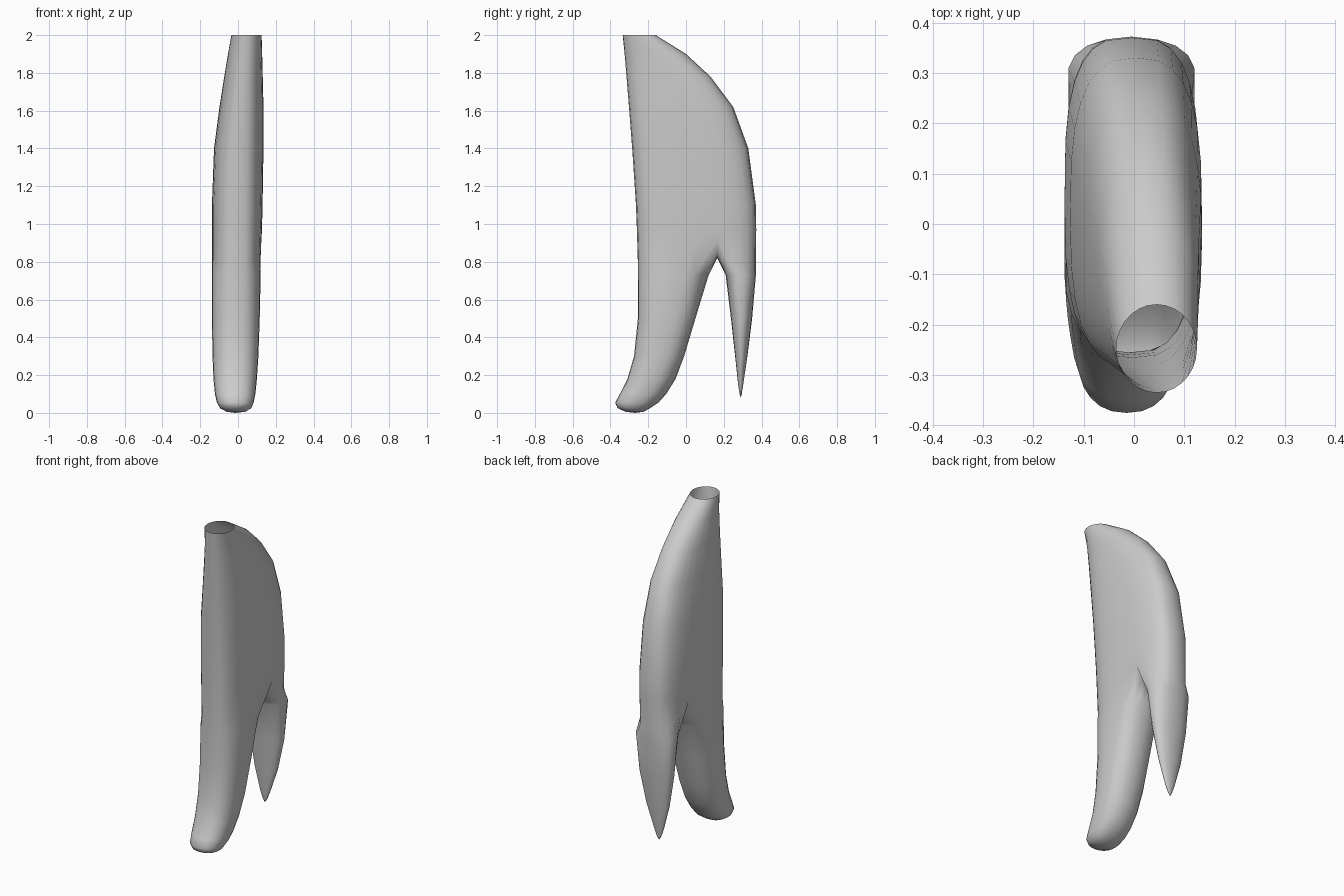
import bpy, bmesh
from math import sin, cos, radians, copysign

if "Cube" in bpy.data.objects:
    bpy.data.objects.remove(bpy.data.objects["Cube"])

bm = bmesh.new()
NF, NB, NS = 16, 12, 6      # segments: front arc, back arc, crotch seam


def point(sec, deg):
    # superellipse section: z, y range, x range, exponent
    z, y0, y1, x0, x1, n = sec
    c, s = cos(radians(deg)), sin(radians(deg))
    f = lambda v: copysign(abs(v) ** (2 / n), v)
    return ((x0 + x1) / 2 + (x1 - x0) / 2 * f(c), (y0 + y1) / 2 + (y1 - y0) / 2 * f(s), z)


def span(a, b, n):
    return [a + (b - a) * i / n for i in range(n)]


def ring(sec, angles):
    return [bm.verts.new(point(sec, a)) for a in angles]


def bridge(upper, lower):
    n = len(upper)
    for i in range(n):
        j = (i + 1) % n
        bm.faces.new((upper[i], lower[i], lower[j], upper[j]))


def loft(start, sections, angles):
    for sec in sections:
        nxt = ring(sec, angles)
        if start:
            bridge(start, nxt)
        start = nxt
    return start


# Upper body, open at the top
body = [(2.00, -.335, -.16, -.035, .125, 2.0), (1.90, -.325, 0.0, -.053, .128, 2.2),
        (1.78, -.315, .13, -.073, .131, 2.4), (1.62, -.302, .25, -.098, .135, 2.6),
        (1.40, -.285, .33, -.127, .135, 2.8), (1.10, -.265, .37, -.138, .13, 3.0),
        (.97, -.26, .372, -.138, .127, 3.0)]
body_angles = span(168, 372, NF) + span(12, 168, NB)
last = loft(None, body, body_angles)

# Split ring, raised at the two side points where the limbs part
split = ring((.80, -.255, .37, -.138, .122, 3.0), body_angles)
total = NF + NB
for i, v in enumerate(split):
    d = min(min(abs(i - k), total - abs(i - k)) for k in (0, NF))
    v.co.z += .12 * max(0, 1 - d / 3)
bridge(last, split)

# Saddle-shaped seam between the limbs, right to left
left, right = split[0], split[NF]
seam = []
for i in range(1, NS):
    t = i / NS
    p = right.co.lerp(left.co, t)
    p.z = .82 + .1 * abs(2 * t - 1) ** 3
    p.y = .165
    seam.append(bm.verts.new(p))

# Front limb with forward-curling foot
leg_top = split[:NF + 1] + seam
leg = [(.73, -.255, .12, -.138, .12, 2.6), (.50, -.255, .05, -.138, .115, 2.5),
       (.30, -.275, -.01, -.135, .108, 2.4), (.18, -.31, -.055, -.13, .10, 2.3),
       (.10, -.35, -.105, -.122, .092, 2.3), (.055, -.375, -.145, -.112, .083, 2.3),
       (.025, -.362, -.19, -.095, .07, 2.3), (.006, -.32, -.225, -.06, .04, 2.2)]
foot = loft(leg_top, leg, span(150, 390, NF) + span(30, 150, NS))
tip = bm.verts.new((-.015, -.27, 0))
for i in range(len(foot)):
    bm.faces.new((foot[i], tip, foot[(i + 1) % len(foot)]))

# Back limb tapering to a point
spike_top = split[NF:] + [left] + seam[::-1]
spike = [(.73, .21, .37, -.132, .122, 2.4), (.50, .238, .35, -.12, .105, 2.2),
         (.30, .26, .325, -.09, .065, 2.0), (.15, .276, .303, -.05, .015, 2.0),
         (.10, .284, .295, -.032, -.005, 2.0)]
end = loft(spike_top, spike, span(-30, 210, NB) + span(210, 330, NS))
tip = bm.verts.new((-.02, .29, .08))
for i in range(len(end)):
    bm.faces.new((end[i], tip, end[(i + 1) % len(end)]))

bmesh.ops.recalc_face_normals(bm, faces=bm.faces)
mesh = bpy.data.meshes.new("forked_limb")
bm.to_mesh(mesh)
bm.free()
mesh.polygons.foreach_set("use_smooth", [True] * len(mesh.polygons))
obj = bpy.data.objects.new("forked_limb", mesh)
bpy.context.collection.objects.link(obj)
